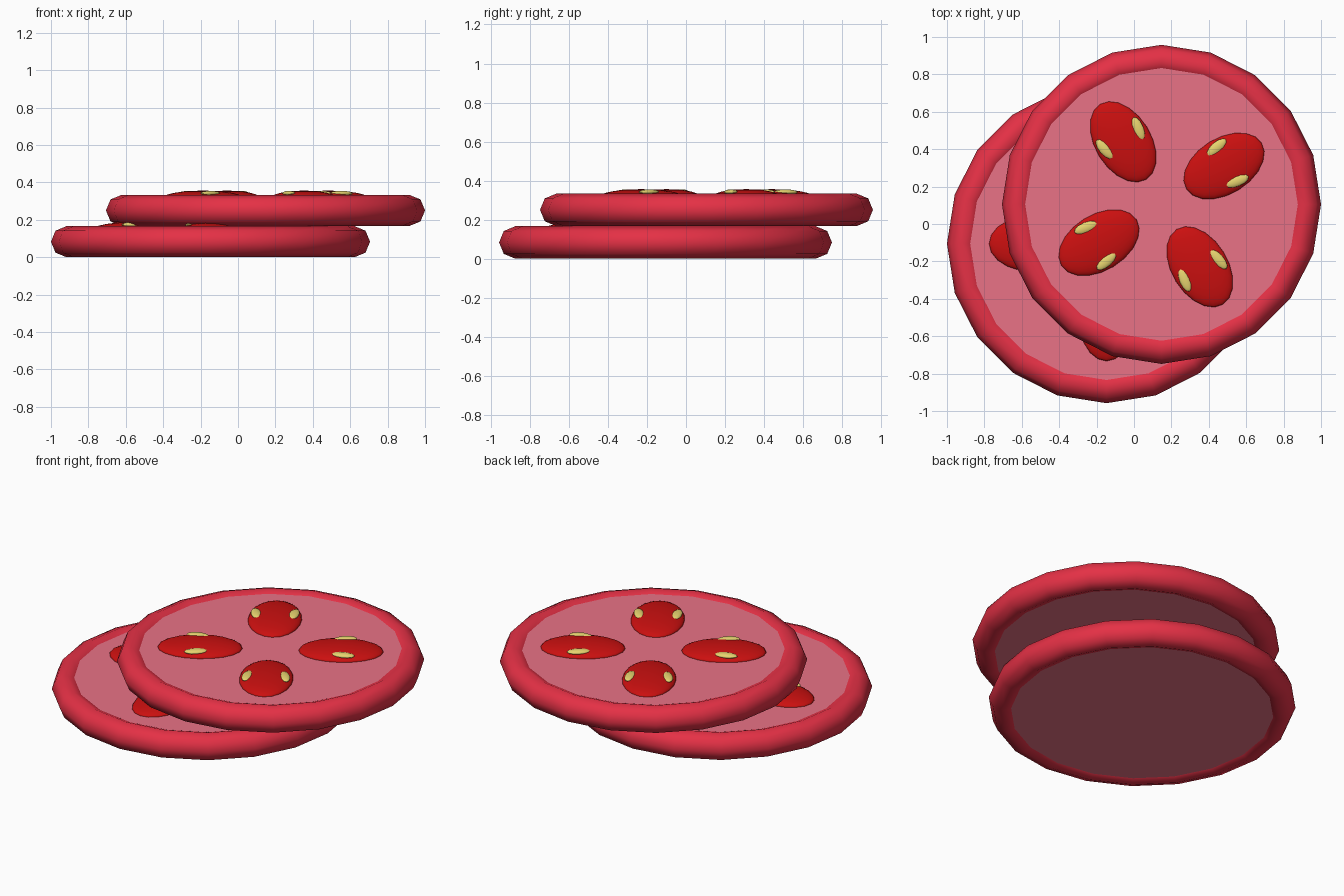
import bpy
from math import cos, sin, radians, pi

if "Cube" in bpy.data.objects:
    bpy.data.objects.remove(bpy.data.objects["Cube"])


def material(name, rgb):
    m = bpy.data.materials.new(name)
    m.diffuse_color = (*rgb, 1)
    m.use_nodes = True
    m.node_tree.nodes["Principled BSDF"].inputs["Base Color"].default_value = m.diffuse_color
    return m


SKIN = material("skin_red", (0.78, 0.03, 0.06))
FLESH = material("flesh_pink", (0.82, 0.17, 0.24))
PULP = material("pulp_red", (0.60, 0.005, 0.005))
SEED = material("seed_yellow", (0.80, 0.66, 0.16))


def finish(name, mat, smooth=True):
    o = bpy.context.object
    o.name = name
    o.data.materials.append(mat)
    if smooth:
        bpy.ops.object.shade_smooth()
    return o


def ellipsoid(name, mat, loc, size, angle, segs, rings):
    bpy.ops.mesh.primitive_uv_sphere_add(segments=segs, ring_count=rings, radius=1,
                                         location=loc, rotation=(0, 0, angle))
    bpy.context.object.scale = size
    return finish(name, mat)


def tomato_slice(name, cx, cy, cz, turn):
    # rounded skin rim
    bpy.ops.mesh.primitive_torus_add(major_segments=20, minor_segments=8,
                                     major_radius=0.77, minor_radius=0.083,
                                     location=(cx, cy, cz))
    finish(name + "_rim", SKIN)
    # flat flesh disk set slightly below the rim
    half = 0.066
    bpy.ops.mesh.primitive_cylinder_add(vertices=20, radius=0.77, depth=2 * half,
                                        location=(cx, cy, cz))
    finish(name + "_flesh", FLESH, False)
    # four seed pockets, each with two seeds
    for i in range(4):
        a = turn + i * pi / 2
        c, s = cos(a), sin(a)
        ellipsoid(f"{name}_pocket_{i}", PULP,
                  (cx + 0.392 * c, cy + 0.392 * s, cz + half),
                  (0.236, 0.15, 0.04), a, 20, 12)
        for side in (1, -1):
            r, t = 0.41, 0.105 * side
            ellipsoid(f"{name}_seed_{i}_{'a' if side > 0 else 'b'}", SEED,
                      (cx + r * c - t * s, cy + r * s + t * c, cz + half + 0.025),
                      (0.066, 0.029, 0.014), a + side * radians(10), 12, 8)


tomato_slice("lower_slice", -0.147, -0.105, 0.083, 0)
tomato_slice("upper_slice", 0.147, 0.105, 0.25, radians(31.5))
